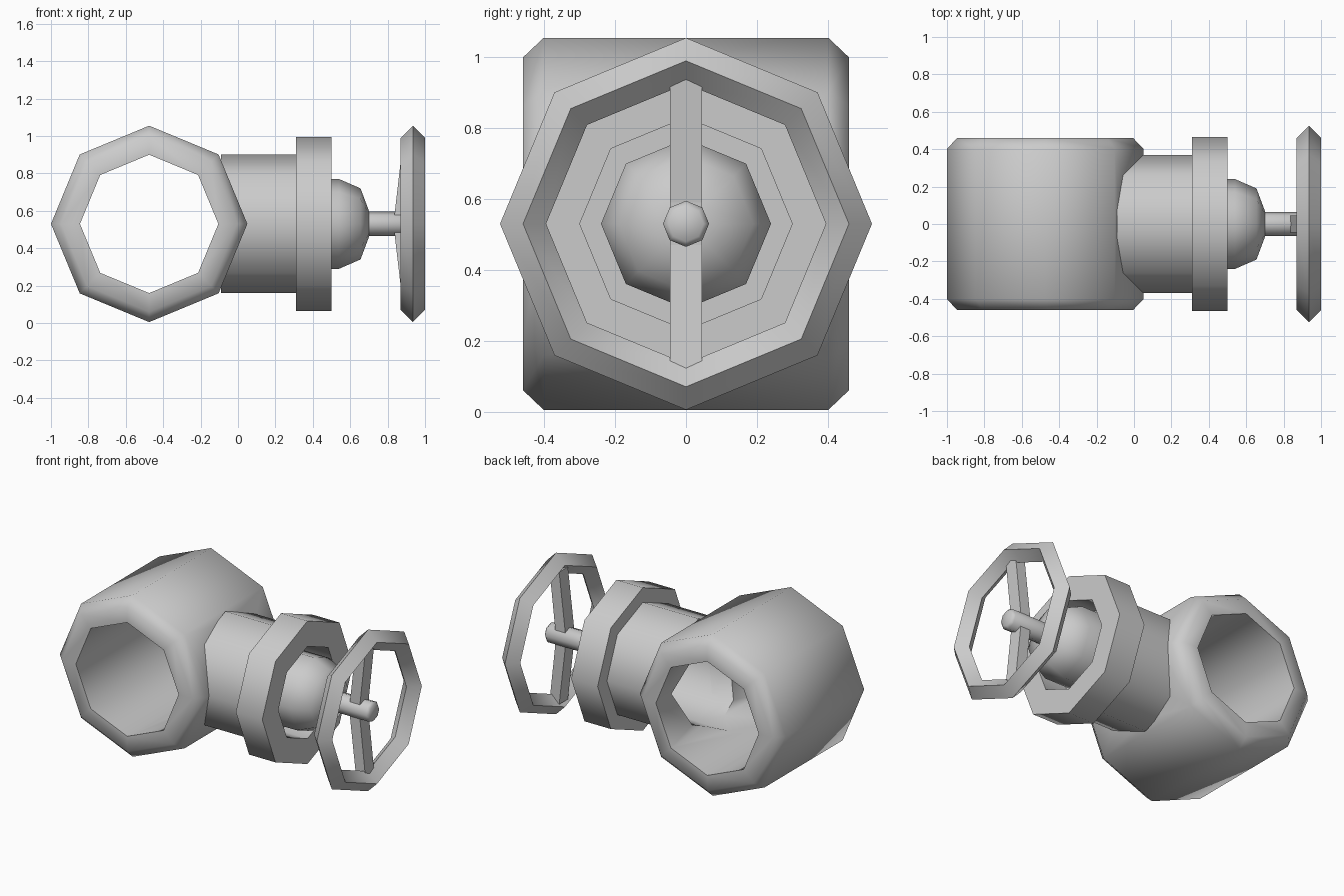
import bpy, bmesh
from math import sin, cos, pi, radians

if "Cube" in bpy.data.objects:
    bpy.data.objects.remove(bpy.data.objects["Cube"])

SIDES = 8
CZ = 0.53


def smooth(ob, angle=60):
    bpy.ops.object.select_all(action='DESELECT')
    ob.select_set(True)
    bpy.context.view_layer.objects.active = ob
    bpy.ops.object.shade_smooth_by_angle(angle=radians(angle))


def finish(name, bm):
    bmesh.ops.recalc_face_normals(bm, faces=bm.faces)
    me = bpy.data.meshes.new(name)
    bm.to_mesh(me)
    bm.free()
    ob = bpy.data.objects.new(name, me)
    bpy.context.collection.objects.link(ob)
    return ob


def lathe(name, profile, axis='X', cx=0.0, ring=False):
    """Revolve (position, radius) points; ring closes the profile, otherwise ends are capped."""
    bm = bmesh.new()
    loops = []
    for p, r in profile:
        loop = []
        for i in range(SIDES):
            a = 2 * pi * i / SIDES
            u, w = r * cos(a), r * sin(a)
            co = (cx + p, u, CZ + w) if axis == 'X' else (cx + u, p, CZ + w)
            loop.append(bm.verts.new(co))
        loops.append(loop)
    pairs = list(zip(loops, loops[1:]))
    if ring:
        pairs.append((loops[-1], loops[0]))
    else:
        bm.faces.new(loops[0])
        bm.faces.new(loops[-1])
    for a, b in pairs:
        for i in range(SIDES):
            j = (i + 1) % SIDES
            bm.faces.new((a[i], a[j], b[j], b[i]))
    return finish(name, bm)


# main pipe with bevelled ends
body = lathe("main_pipe", [(-.46, .37), (-.46, .47), (-.402, .525), (.402, .525),
                           (.46, .47), (.46, .37)], 'Y', -.475, True)

# side opening cut into the pipe wall
cutter = lathe("bore_cutter", [(-.35, .30), (.3, .30)])
cutter.hide_render = True
mod = body.modifiers.new("bore", 'BOOLEAN')
mod.operation = 'DIFFERENCE'
mod.solver = 'EXACT'
mod.object = cutter
bpy.ops.object.select_all(action='DESELECT')
body.select_set(True)
bpy.context.view_layer.objects.active = body
bpy.ops.object.modifier_apply(modifier=mod.name)
bpy.data.objects.remove(cutter)
smooth(body)

# branch pipe and its collar
smooth(lathe("branch_and_collar", [(-.09, .30), (-.09, .37), (.31, .37), (.31, .465),
                                   (.50, .465), (.50, .30)], ring=True))

# floor of the collar recess with the domed bonnet
smooth(lathe("bonnet", [(.27, .305), (.31, .305), (.31, .24), (.54, .24),
                        (.655, .19), (.70, .07)]))

# stem with a small end chamfer
smooth(lathe("stem", [(.66, .065), (.965, .065), (.98, .05)]))

# handwheel rim with diamond section
smooth(lathe("handwheel_rim", [(.87, .46), (.935, .525), (1.0, .46), (.935, .395)], ring=True))

# two spokes, dished back toward the hub
for side, label in ((1, "upper"), (-1, "lower")):
    bm = bmesh.new()
    rows = []
    for y in (-.045, .045):
        rows.append([bm.verts.new((x, y, CZ + side * r)) for x, r in
                     ((.838, .0), (.838, .06), (.881, .43), (.95, .43), (.91, .06), (.91, .0))])
    bm.faces.new(rows[0])
    bm.faces.new(rows[1])
    n = len(rows[0])
    for i in range(n):
        j = (i + 1) % n
        bm.faces.new((rows[0][i], rows[0][j], rows[1][j], rows[1][i]))
    finish(label + "_spoke", bm)
